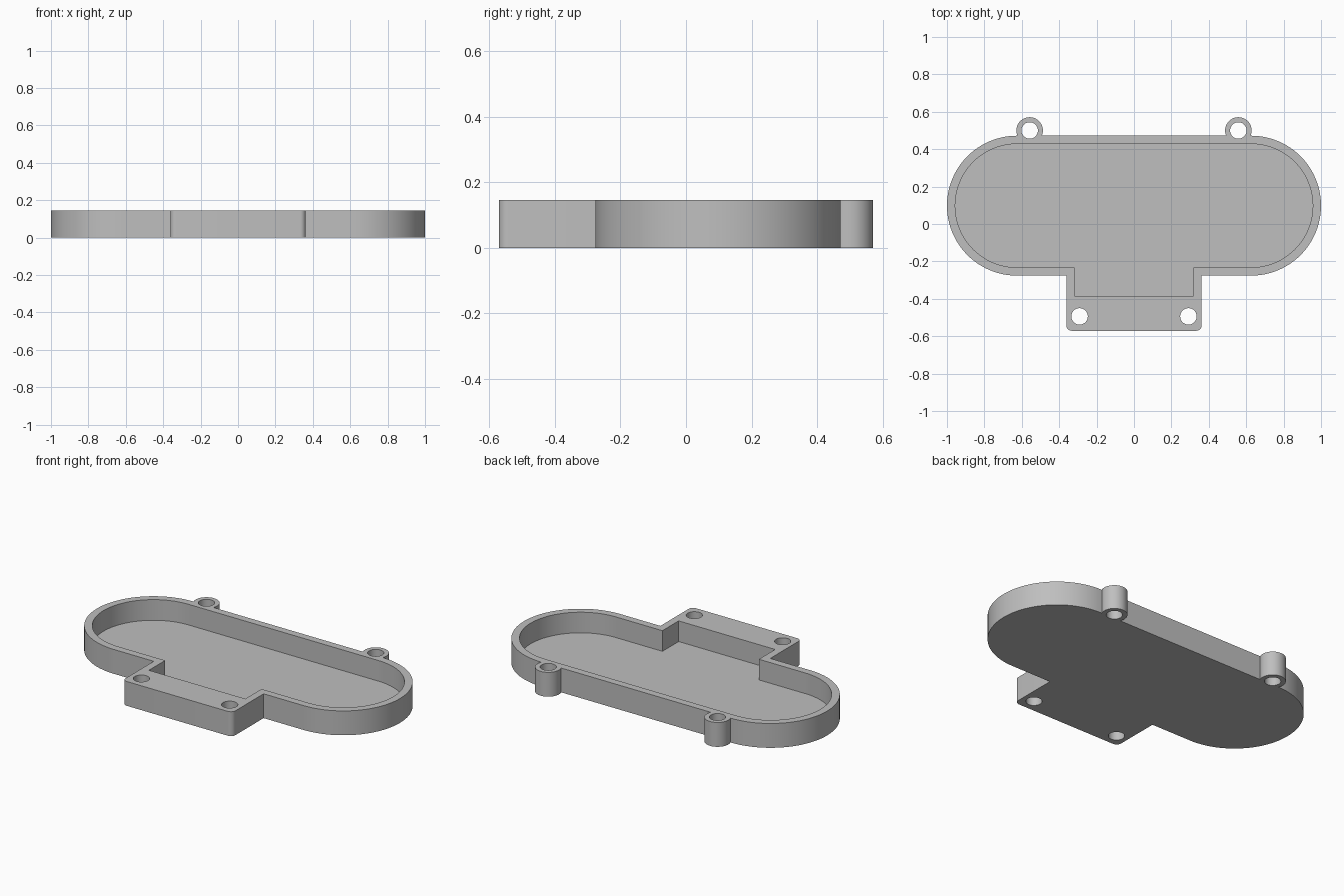
import bpy, bmesh
from math import sin, cos, pi, radians

if "Cube" in bpy.data.objects:
    bpy.data.objects.remove(bpy.data.objects["Cube"])

HEIGHT, FLOOR, WALL = 0.145, 0.022, 0.044
MID_Y = 0.098          # centre line of the long tray
END_X = 0.626          # centre of each rounded end


def rounded(x0, x1, y0, y1, r, steps):
    """Outline of a rectangle with rounded corners."""
    pts = []
    corners = ((x1 - r, y1 - r), (x0 + r, y1 - r), (x0 + r, y0 + r), (x1 - r, y0 + r))
    for k, (cx, cy) in enumerate(corners):
        for i in range(steps + 1):
            a = (k + i / steps) * pi / 2
            pts.append((cx + r * cos(a), cy + r * sin(a)))
    return pts


def prism(name, pts, z0, z1):
    """Solid made by raising an outline from z0 to z1."""
    bm = bmesh.new()
    base = bm.faces.new([bm.verts.new((x, y, z0)) for x, y in pts])
    top = bmesh.ops.extrude_face_region(bm, geom=[base])["geom"]
    bmesh.ops.translate(bm, vec=(0, 0, z1 - z0),
                        verts=[v for v in top if isinstance(v, bmesh.types.BMVert)])
    bmesh.ops.remove_doubles(bm, verts=bm.verts, dist=1e-5)
    bmesh.ops.recalc_face_normals(bm, faces=bm.faces)
    mesh = bpy.data.meshes.new(name)
    bm.to_mesh(mesh)
    bm.free()
    obj = bpy.data.objects.new(name, mesh)
    bpy.context.collection.objects.link(obj)
    return obj


def circle(x, y, r):
    return [(x + r * cos(i * pi / 24), y + r * sin(i * pi / 24)) for i in range(48)]


def stadium(r):
    return rounded(-END_X - r, END_X + r, MID_Y - r, MID_Y + r, r, 24)


def combine(target, other, operation):
    """Apply one boolean and drop the helper solid."""
    other.hide_render = True
    mod = target.modifiers.new(other.name, "BOOLEAN")
    mod.operation, mod.solver, mod.object = operation, "EXACT", other
    bpy.context.view_layer.objects.active = target
    bpy.ops.object.modifier_apply(modifier=mod.name)
    bpy.data.objects.remove(other)


# Outer body: long tray, front tab and two rear screw bosses
R = 0.374
tray = prism("tray", stadium(R), 0, HEIGHT)
combine(tray, prism("front_tab", rounded(-0.362, 0.362, -0.571, 0, 0.03, 8), 0, HEIGHT), "UNION")
for side in (-1, 1):
    combine(tray, prism("rear_boss", circle(side * 0.558, 0.5, 0.071), 0, HEIGHT), "UNION")

# Open cavity running into the tab
combine(tray, prism("cavity", stadium(R - WALL), FLOOR, 0.3), "DIFFERENCE")
notch = [(-0.318, -0.385), (0.318, -0.385), (0.318, 0), (-0.318, 0)]
combine(tray, prism("tab_cavity", notch, FLOOR, 0.3), "DIFFERENCE")

# Screw holes through the bosses and the tab
for side in (-1, 1):
    for x, y in ((0.558, 0.5), (0.291, -0.494)):
        combine(tray, prism("screw_hole", circle(side * x, y, 0.044), -0.1, 0.3), "DIFFERENCE")

# Merge the flat faces left split by the joins
bm = bmesh.new()
bm.from_mesh(tray.data)
bmesh.ops.remove_doubles(bm, verts=bm.verts, dist=1e-5)
bmesh.ops.dissolve_limit(bm, angle_limit=radians(0.2), verts=bm.verts, edges=bm.edges)
bm.to_mesh(tray.data)
bm.free()

# Single grey plastic
grey = bpy.data.materials.new("grey_plastic")
grey.use_nodes = True
colour = (0.52, 0.52, 0.52, 1)
grey.diffuse_color = colour
grey.node_tree.nodes["Principled BSDF"].inputs["Base Color"].default_value = colour
tray.data.materials.clear()
tray.data.materials.append(grey)

bpy.ops.object.select_all(action="DESELECT")
tray.select_set(True)
bpy.context.view_layer.objects.active = tray
bpy.ops.object.shade_smooth_by_angle(angle=radians(30))
